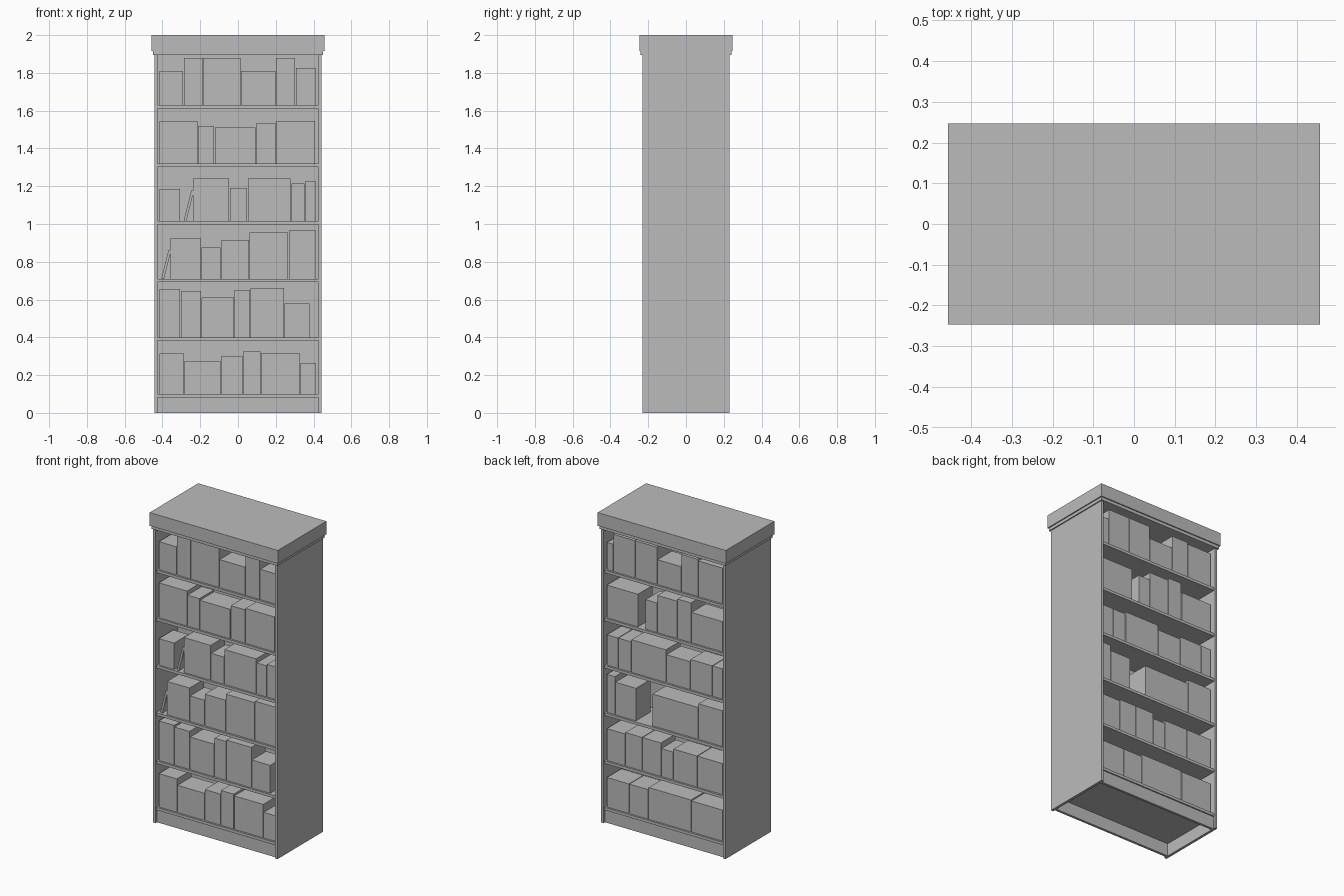
import bpy, math
from mathutils import Matrix

old_cube = bpy.data.objects.get("Cube")
if old_cube:
    bpy.data.objects.remove(old_cube, do_unlink=True)

grey = bpy.data.materials.new("plain_grey")
grey.use_nodes = True
grey.diffuse_color = (0.5, 0.5, 0.5, 1)
grey.node_tree.nodes["Principled BSDF"].inputs["Base Color"].default_value = grey.diffuse_color


def make_box(name, x_range, y_range, z_range, turn=None):
    """Box between opposite limits, optionally transformed as a whole."""
    corners = [(x, y, z) for x in x_range for y in y_range for z in z_range]
    faces = [(0, 1, 3, 2), (4, 6, 7, 5), (0, 4, 5, 1),
             (2, 3, 7, 6), (0, 2, 6, 4), (1, 5, 7, 3)]
    mesh = bpy.data.meshes.new(name)
    mesh.from_pydata(corners, [], faces)
    mesh.materials.append(grey)
    if turn:
        mesh.transform(turn)
    box = bpy.data.objects.new(name, mesh)
    bpy.context.collection.objects.link(box)
    return box


def centred(half):
    return (-half, half)


HALF_WIDTH, HALF_DEPTH = 0.443, 0.231
INNER = HALF_WIDTH - 0.017
SHELF_TOPS = [0.1, 0.4, 0.71, 1.015, 1.32, 1.63]
BOOK_FRONT, BOOK_BACK = -0.212, -0.065
BACK_TURN = Matrix.Rotation(math.pi, 4, "Z")

# Carcass: upright sides, middle panel and top mouldings
make_box("left_side", (INNER, HALF_WIDTH), centred(HALF_DEPTH), (0, 1.9))
make_box("right_side", (-HALF_WIDTH, -INNER), centred(HALF_DEPTH), (0, 1.9))
make_box("middle_panel", centred(INNER), centred(0.008), (0.09, 1.9))
make_box("top_moulding", centred(0.45), centred(0.24), (1.895, 1.915))
make_box("top_board", centred(0.457), centred(0.247), (1.915, 2))

# Shelves and the two kick boards
for top in SHELF_TOPS:
    make_box("shelf", centred(INNER), centred(HALF_DEPTH - 0.007), (top - 0.018, top))
for name, turn in (("front_kick_board", None), ("back_kick_board", BACK_TURN)):
    make_box(name, centred(INNER), (-0.216, -0.2), (0, 0.082), turn)

# Book blocks per shelf, bottom to top, as (right edge, height); zero height is a gap
front_rows = [
    [(-.285, .215), (-.09, .175), (.025, .2), (.12, .225), (.33, .215), (.415, .165)],
    [(-.305, .255), (-.195, .245), (-.02, .21), (.065, .25), (.245, .26), (.38, .18)],
    [(-.36, 0), (-.195, .215), (-.09, .165), (.06, .205), (.268, .245), (.415, .255)],
    [(-.305, .17), (-.24, 0), (-.045, .225), (.05, .175), (.28, .225), (.353, .2),
     (.415, .21)],
    [(-.213, .225), (-.125, .2), (.095, .19), (.2, .215), (.41, .225)],
    [(-.288, .18), (-.187, .25), (.015, .25), (.2, .18), (.305, .25), (.415, .195)],
]
back_rows = [
    [(-.257, .19), (-.12, .19), (.186, .205), (.41, .2)],
    [(-.286, .205), (-.164, .215), (-.029, .215), (.057, .18), (.228, .2), (.41, .2)],
    [(-.357, .245), (-.207, .21), (-.093, 0), (.236, .205), (.41, .23)],
    [(-.336, .195), (-.243, .195), (.007, .21), (.178, .18), (.336, .195), (.41, .195)],
    [(-.193, .21), (-.143, 0), (-.057, .19), (.086, .24), (.186, .255), (.41, .195)],
    [(-.37, .175), (-.215, .24), (-.057, .24), (.114, .16), (.235, .24), (.41, .23)],
]


def fill_shelves(name, rows, turn=None):
    for base, row in zip(SHELF_TOPS, rows):
        left = -0.418
        for right, height in row:
            if height:
                make_box(name, (left + 0.002, right - 0.002),
                         (BOOK_FRONT, BOOK_BACK), (base, base + height), turn)
            left = right


fill_shelves("front_books", front_rows)
fill_shelves("back_books", back_rows, BACK_TURN)

# Single books leaning to the right against their neighbours
for foot, base, length, angle in ((-0.405, SHELF_TOPS[2], 0.155, 14),
                                  (-0.287, SHELF_TOPS[3], 0.165, 14)):
    lean = Matrix.Translation((foot, 0, base + 0.003)) @ Matrix.Rotation(
        math.radians(angle), 4, "Y")
    make_box("leaning_book", (0, 0.014), (BOOK_FRONT, BOOK_BACK), (0, length), lean)
